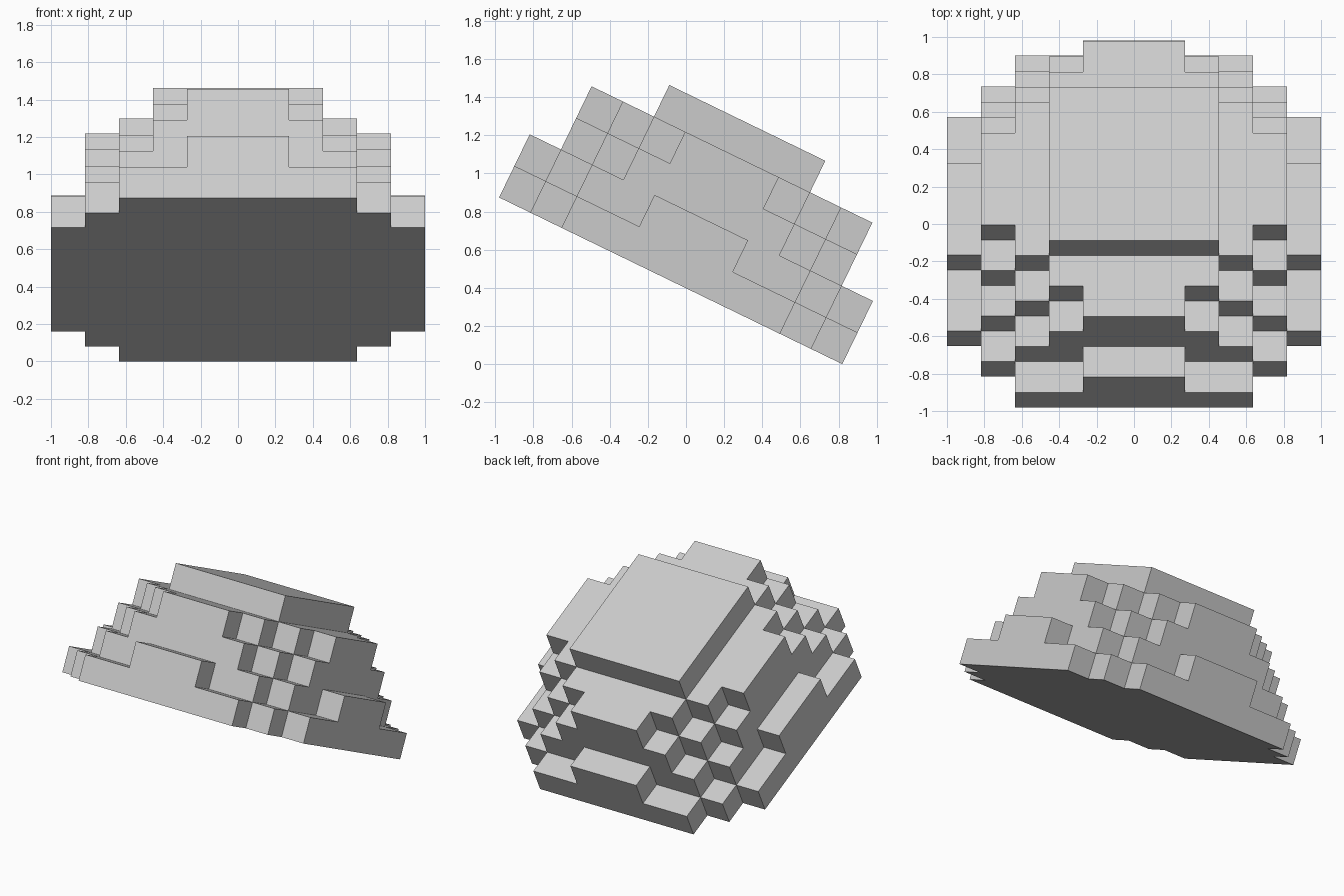
import bpy
import bmesh
import math
from mathutils import Matrix, Vector

cube = bpy.data.objects.get("Cube")
if cube:
    bpy.data.objects.remove(cube, do_unlink=True)

# Plain grey material
grey = bpy.data.materials.new("light grey")
grey.use_nodes = True
colour = (0.6, 0.6, 0.6, 1.0)
grey.diffuse_color = colour
grey.node_tree.nodes["Principled BSDF"].inputs["Base Color"].default_value = colour

# Each layer of the dome: reach in blocks, from the middle column outwards
LAYERS = ["555543", "554431", "44432", "44321", "222"]
SIZE = Vector((2 / 11, 2 / 11, 0.184))
TILT = math.radians(-25.9)

# Fill the blocks of the stepped dome
cells = set()
for z, reaches in enumerate(LAYERS):
    for column, reach in enumerate(reaches):
        for y in range(-int(reach), int(reach) + 1):
            cells.update({(column, y, z), (-column, y, z)})


def add_side(bm, cell, axis, sign):
    """Add the square on one side of a block."""
    u, v = (axis + 1) % 3, (axis + 2) % 3
    corners = []
    for a, b in ((-1, -1), (1, -1), (1, 1), (-1, 1)):
        p = Vector(cell)
        p[axis] += sign / 2
        p[u] += a * sign / 2
        p[v] += b / 2
        p.z += 0.5
        corners.append(bm.verts.new([c * s for c, s in zip(p, SIZE)]))
    bm.faces.new(corners)


# Outer skin of the blocks only
bm = bmesh.new()
for cell in sorted(cells):
    for axis in range(3):
        for sign in (-1, 1):
            neighbour = list(cell)
            neighbour[axis] += sign
            if tuple(neighbour) not in cells:
                add_side(bm, cell, axis, sign)
bmesh.ops.remove_doubles(bm, verts=bm.verts, dist=0.001)
bmesh.ops.recalc_face_normals(bm, faces=bm.faces)
bmesh.ops.dissolve_limit(bm, angle_limit=0.01, verts=bm.verts, edges=bm.edges)

# Tilt the dome towards the back, then centre it on the ground
bmesh.ops.rotate(bm, verts=bm.verts, matrix=Matrix.Rotation(TILT, 3, "X"))
ys = [v.co.y for v in bm.verts]
low = min(v.co.z for v in bm.verts)
bmesh.ops.translate(bm, verts=bm.verts, vec=(0, -(min(ys) + max(ys)) / 2, -low))

mesh = bpy.data.meshes.new("stepped_dome")
bm.to_mesh(mesh)
bm.free()
mesh.materials.append(grey)
dome = bpy.data.objects.new("stepped_dome", mesh)
bpy.context.collection.objects.link(dome)
